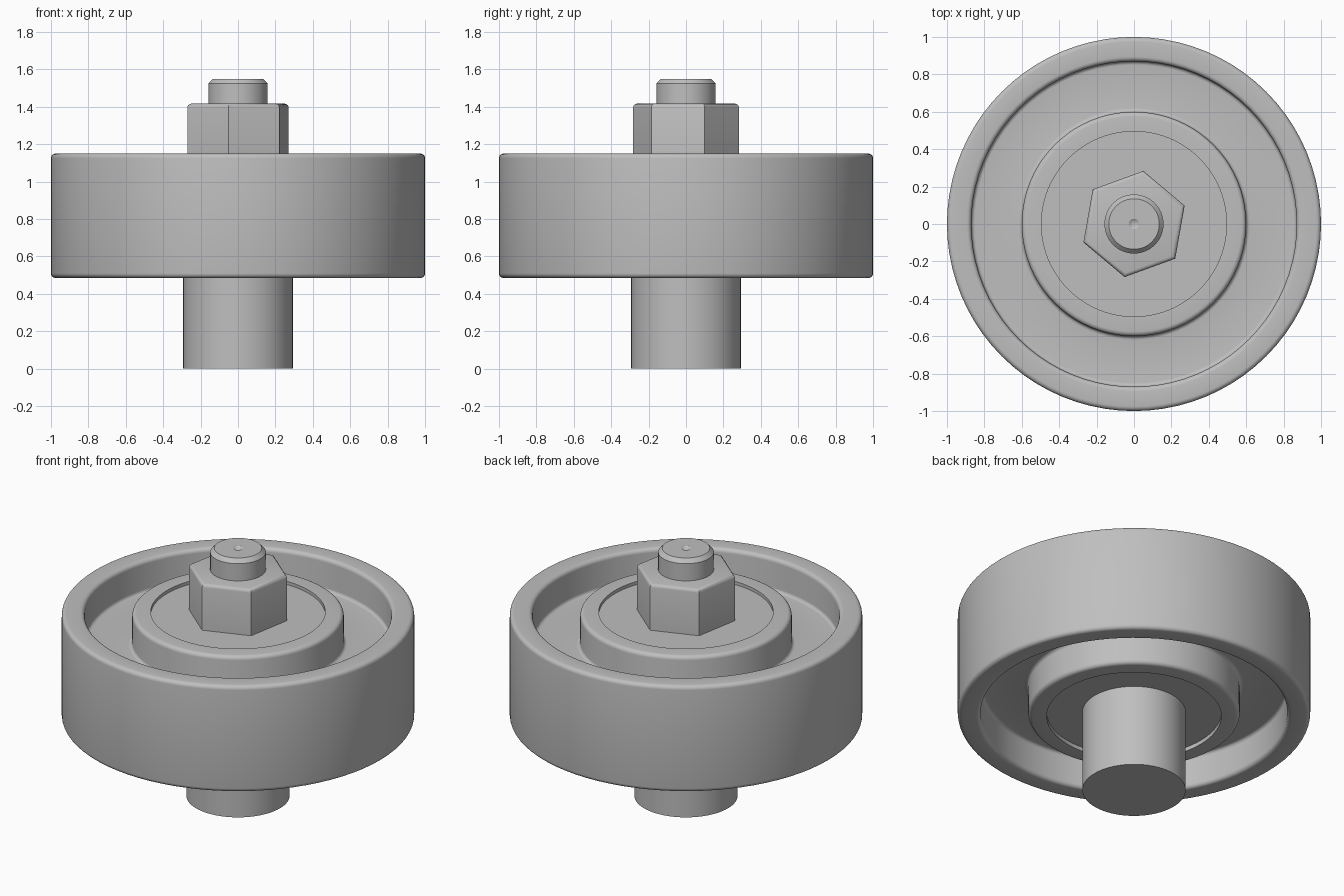
import bpy, bmesh, math
from mathutils import Vector, Matrix

cube = bpy.data.objects.get("Cube")
if cube:
    bpy.data.objects.remove(cube, do_unlink=True)

# One plain grey for everything
grey = bpy.data.materials.new("plain_grey")
grey.use_nodes = True
colour = (0.52, 0.52, 0.52, 1)
grey.diffuse_color = colour
grey.node_tree.nodes["Principled BSDF"].inputs["Base Color"].default_value = colour


def finish(bm, name):
    bmesh.ops.recalc_face_normals(bm, faces=bm.faces)
    mesh = bpy.data.meshes.new(name)
    bm.to_mesh(mesh)
    bm.free()
    mesh.materials.append(grey)
    obj = bpy.data.objects.new(name, mesh)
    bpy.context.collection.objects.link(obj)
    bpy.ops.object.select_all(action='DESELECT')
    obj.select_set(True)
    bpy.context.view_layer.objects.active = obj
    bpy.ops.object.shade_smooth_by_angle(angle=math.radians(35))
    return obj


def rounded(profile, steps=5):
    """Round each (r, z, size) corner of a closed profile."""
    out = []
    for i, (r, z, size) in enumerate(profile):
        p = Vector((r, z))
        if not size:
            out.append(p)
            continue
        before = Vector(profile[i - 1][:2])
        after = Vector(profile[(i + 1) % len(profile)][:2])
        a = (before - p).normalized()
        b = (after - p).normalized()
        centre = p + (a + b) * size
        for k in range(steps + 1):
            t = k / steps * math.pi / 2
            out.append(centre - b * size * math.cos(t) - a * size * math.sin(t))
    return out


def lathe(name, profile, segments=80):
    bm = bmesh.new()
    verts = [bm.verts.new((p.x, 0, p.y)) for p in rounded(profile)]
    edges = []
    for i, v in enumerate(verts):
        w = verts[(i + 1) % len(verts)]
        if v.co.x > 0 or w.co.x > 0:
            edges.append(bm.edges.new((v, w)))
    bmesh.ops.spin(bm, geom=verts + edges, cent=(0, 0, 0), axis=(0, 0, 1),
                   angle=math.tau, steps=segments, use_merge=False)
    bmesh.ops.remove_doubles(bm, verts=bm.verts, dist=0.0002)
    return finish(bm, name)


# Wheel: rim, recessed web and raised hub, alike above and below
low, high, depth = 0.485, 1.15, 0.2
upper = [(0.495, high, 0), (0.6, high, 0.025), (0.6, high - depth, 0.02),
         (0.87, high - depth, 0.02), (0.87, high, 0.025), (1, high, 0.025)]
lower = [(r, low + high - z, s) for r, z, s in reversed(upper)]
lathe("wheel", upper + lower)

# Bearing face set slightly inside the hub
lathe("bearing", [(0, low + 0.025, 0), (0.497, low + 0.025, 0),
                  (0.497, high - 0.02, 0), (0, high - 0.02, 0)])

# Axle post below
lathe("axle_post", [(0, 0, 0), (0.293, 0, 0), (0.293, 0.6, 0), (0, 0.6, 0)])

# Threaded end with chamfered tip and centre drill mark
lathe("stud", [(0, 1.1, 0), (0.158, 1.1, 0), (0.158, 1.525, 0),
               (0.135, 1.55, 0), (0.028, 1.55, 0), (0, 1.53, 0)], 48)

# Hexagonal nut with softened top edge
bm = bmesh.new()
bmesh.ops.create_cone(bm, cap_ends=True, segments=6, radius1=0.288, radius2=0.288,
                      depth=0.3, matrix=Matrix.Translation((0, 0, 1.267)))
first = math.atan2(bm.verts[0].co.y, bm.verts[0].co.x) if bm.verts.ensure_lookup_table() is None else 0
bmesh.ops.rotate(bm, verts=bm.verts, cent=(0, 0, 0),
                 matrix=Matrix.Rotation(math.radians(20) - first, 3, 'Z'))
top = [e for e in bm.edges if all(v.co.z > 1.4 for v in e.verts)]
bmesh.ops.bevel(bm, geom=top, offset=0.02, segments=3, profile=0.5, affect='EDGES')
finish(bm, "nut")
